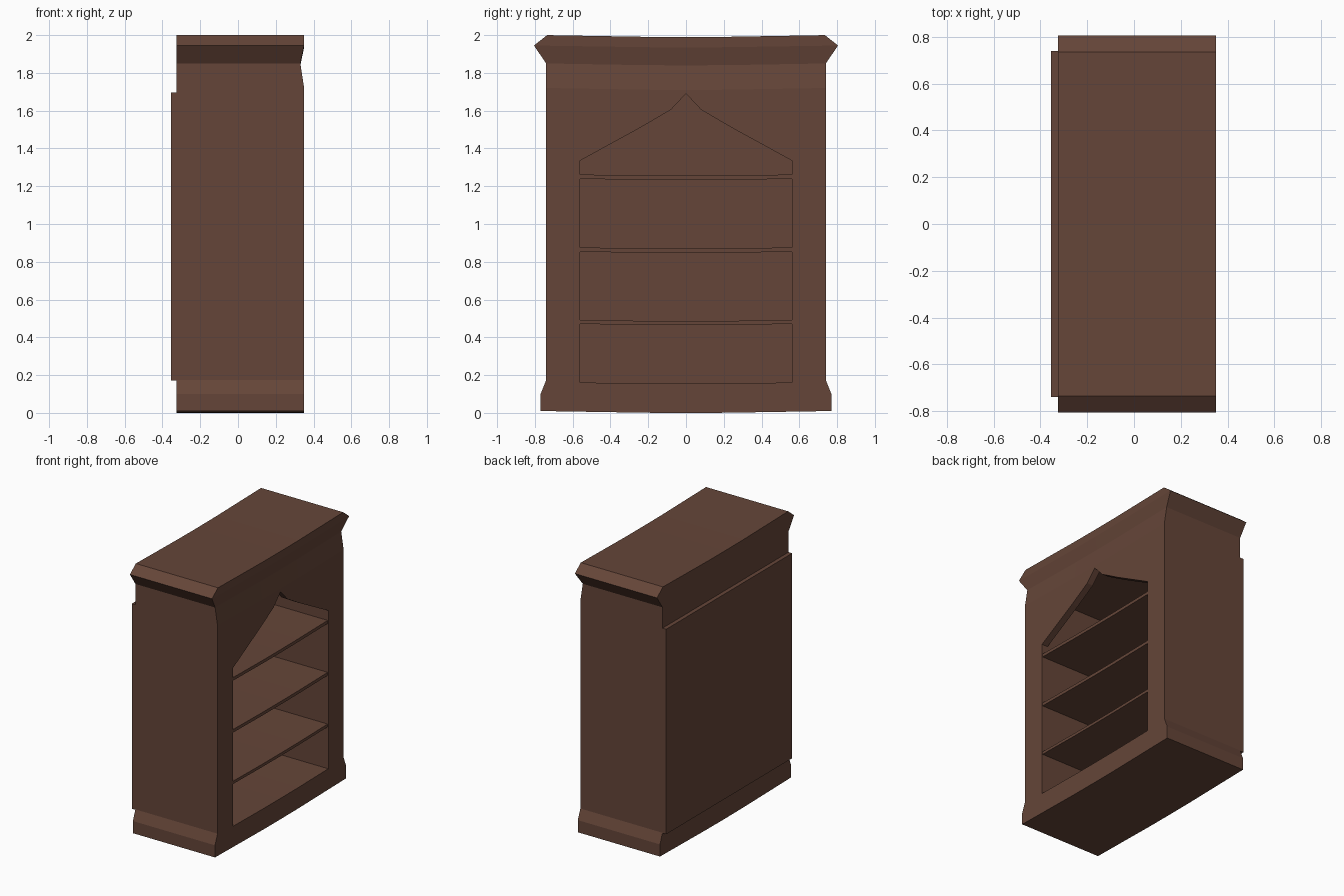
import bpy, bmesh
from mathutils import Vector

if "Cube" in bpy.data.objects:
    bpy.data.objects.remove(bpy.data.objects["Cube"])

wood = bpy.data.materials.new("brown_wood")
wood.diffuse_color = (0.13, 0.06, 0.04, 1)
wood.use_nodes = True
wood.node_tree.nodes["Principled BSDF"].inputs["Base Color"].default_value = wood.diffuse_color


def finish(name, bm, sag=True):
    """Sag the part slightly towards its middle, then make it an object."""
    if sag:
        for y in (-0.21, 0.0, 0.21):
            bmesh.ops.bisect_plane(bm, geom=bm.verts[:] + bm.edges[:] + bm.faces[:],
                                   plane_co=(0, y, 0), plane_no=(0, 1, 0), dist=1e-5)
        for v in bm.verts:
            v.co.z -= 0.01 * max(0, 1 - (v.co.y / 0.74) ** 2)
    bmesh.ops.recalc_face_normals(bm, faces=bm.faces[:])
    me = bpy.data.meshes.new(name)
    bm.to_mesh(me)
    bm.free()
    me.materials.append(wood)
    ob = bpy.data.objects.new(name, me)
    bpy.context.collection.objects.link(ob)
    return ob


def box(name, x0, x1, half, z0, z1, sag=True):
    bm = bmesh.new()
    bmesh.ops.create_cube(bm, size=1)
    for v in bm.verts:
        v.co = Vector((x1 if v.co.x > 0 else x0,
                       half if v.co.y > 0 else -half,
                       z1 if v.co.z > 0 else z0))
    return finish(name, bm, sag)


# Carcass: stacked rectangles (height, half width, front x) with plinth and crown
levels = [(0.01, 0.77, 0.35), (0.10, 0.77, 0.35), (0.175, 0.74, 0.35),
          (1.72, 0.74, 0.35), (1.85, 0.74, 0.33), (1.945, 0.805, 0.35),
          (2.0, 0.735, 0.35)]
back = -0.325
bm = bmesh.new()
rings = [[bm.verts.new(p) for p in ((back, -w, z), (x, -w, z), (x, w, z), (back, w, z))]
         for z, w, x in levels]
for a, b in zip(rings, rings[1:]):
    for i in range(4):
        j = (i + 1) % 4
        bm.faces.new((a[i], a[j], b[j], b[i]))
bm.faces.new(rings[0])
bm.faces.new(rings[-1])
carcass = finish("carcass", bm)

# Cutter for the deep interior
cavity = box("cavity_cutter", -0.315, 0.30, 0.56, 0.165, 1.72)

# Cutter for the pointed front opening
half = [(0.56, 0.165), (0.56, 1.34), (0.24, 1.52), (0.08, 1.615)]
outline = half + [(0, 1.70)] + [(-y, z) for y, z in reversed(half)]
bm = bmesh.new()
face = bm.faces.new([bm.verts.new((0.2, y, z)) for y, z in outline])
ext = bmesh.ops.extrude_face_region(bm, geom=[face])
bmesh.ops.translate(bm, vec=(0.25, 0, 0),
                    verts=[g for g in ext["geom"] if isinstance(g, bmesh.types.BMVert)])
opening = finish("opening_cutter", bm)

for cutter in (cavity, opening):
    mod = carcass.modifiers.new(cutter.name, 'BOOLEAN')
    mod.operation = 'DIFFERENCE'
    mod.solver = 'EXACT'
    mod.object = cutter
    cutter.hide_render = True
    cutter.hide_viewport = True

# Shelves
for i, (z0, z1) in enumerate([(0.475, 0.496), (0.857, 0.88), (1.243, 1.266)]):
    box(f"shelf_{i + 1}", -0.32, 0.345, 0.565, z0, z1)

# Back panel
box("back_panel", -0.355, -0.322, 0.74, 0.172, 1.695, sag=False)
